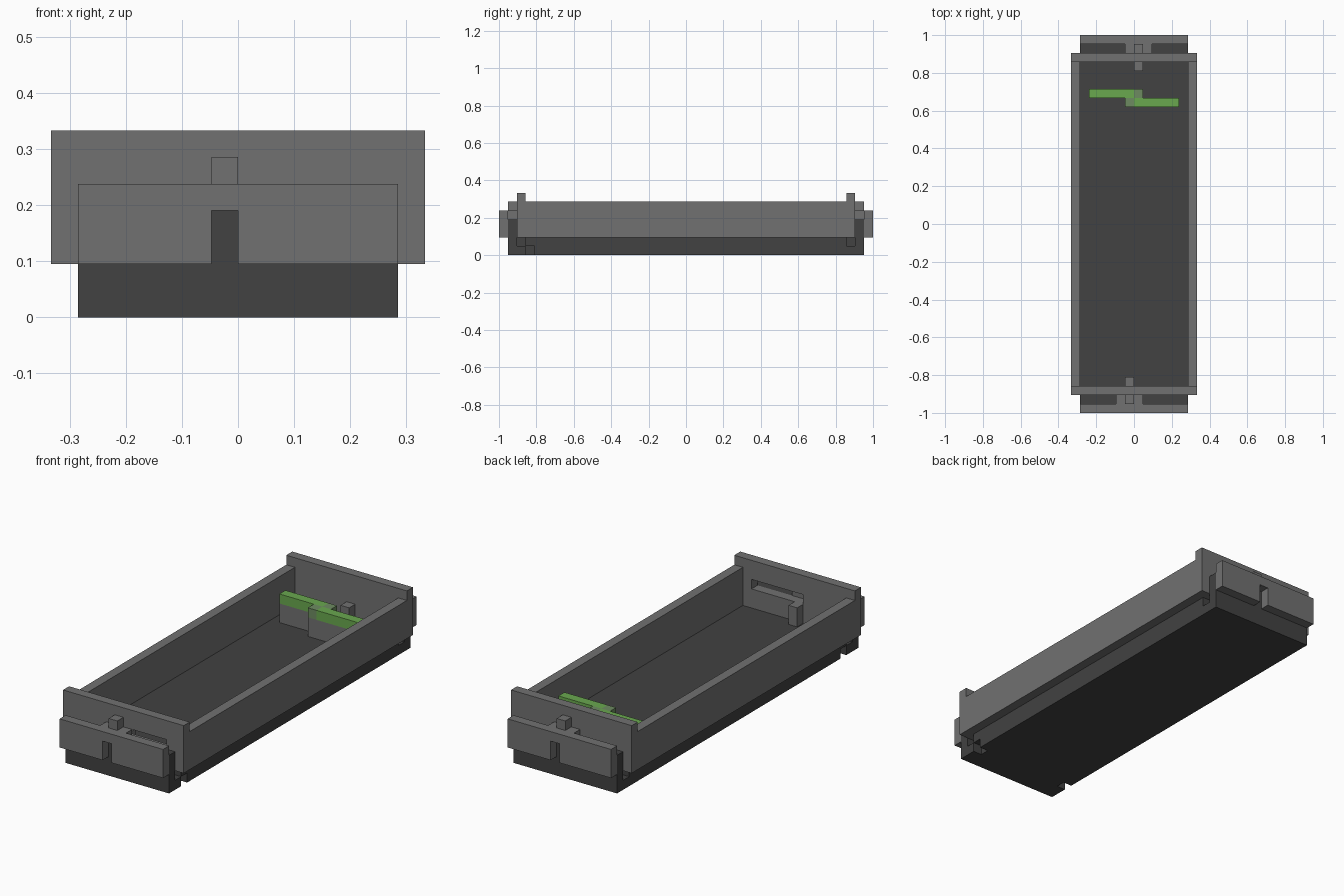
import bpy, bmesh
from mathutils import Vector

U = 1 / 21  # building module

cube = bpy.data.objects.get("Cube")
if cube:
    bpy.data.objects.remove(cube, do_unlink=True)


def material(name, r, g, b):
    m = bpy.data.materials.new(name)
    m.use_nodes = True
    m.diffuse_color = (r, g, b, 1)
    m.node_tree.nodes["Principled BSDF"].inputs["Base Color"].default_value = (r, g, b, 1)
    return m


GREY = material("mid_grey", 0.165, 0.165, 0.165)
DARK = material("dark_grey", 0.054, 0.054, 0.054)
GREEN = material("leaf_green", 0.144, 0.392, 0.078)
DULL = material("dull_green", 0.155, 0.26, 0.12)


def finish(name, bm, mat):
    bmesh.ops.recalc_face_normals(bm, faces=bm.faces)
    mesh = bpy.data.meshes.new(name)
    bm.to_mesh(mesh)
    bm.free()
    mesh.materials.append(mat)
    obj = bpy.data.objects.new(name, mesh)
    bpy.context.collection.objects.link(obj)
    return obj


def box(name, x, y, z, mat, turn=1):
    """Box from ranges in modules; turn=-1 rotates it half a turn about z."""
    bm = bmesh.new()
    bmesh.ops.create_cube(bm, size=1)
    for v in bm.verts:
        p = [r[0] if c < 0 else r[1] for c, r in zip(v.co, (x, y, z))]
        v.co = Vector((p[0] * turn, p[1] * turn, p[2])) * U
    return finish(name, bm, mat)


def extrude(name, profile, axis, start, end, mat, turn=1):
    """Extrude a 2D profile along x (profile is y, z) or y (profile is x, z)."""
    bm = bmesh.new()
    verts = []
    for a, b in profile:
        p = (start, a, b) if axis == "x" else (a, start, b)
        verts.append(bm.verts.new(Vector((p[0] * turn, p[1] * turn, p[2])) * U))
    face = bm.faces.new(verts)
    out = bmesh.ops.extrude_face_region(bm, geom=[face])
    d = (end - start) * turn * U
    move = Vector((d, 0, 0)) if axis == "x" else Vector((0, d, 0))
    bmesh.ops.translate(bm, vec=move, verts=[g for g in out["geom"] if isinstance(g, bmesh.types.BMVert)])
    return finish(name, bm, mat)


def cut(obj, x, y, z, turn=1):
    """Subtract a box from an object."""
    cutter = box("cutter", x, y, z, DARK, turn)
    cutter.hide_render = True
    mod = obj.modifiers.new("cut", "BOOLEAN")
    mod.operation = "DIFFERENCE"
    mod.solver = "EXACT"
    mod.object = cutter
    bpy.context.view_layer.objects.active = obj
    bpy.ops.object.modifier_apply(modifier=mod.name)
    bpy.data.objects.remove(cutter, do_unlink=True)


# Base tray with raised lips at both ends
half = [(20, 0), (20, 4), (19, 4), (19, 2)]
base = extrude("base", half + [(-y, z) for y, z in reversed(half)], "x", -6, 6, DARK)

# Small notches along the base sides
for side in (-1, 1):
    xs = sorted((5 * side, 8 * side))
    cut(base, xs, (-18, -17), (-1, 1))
    for y in (-19, 18):
        cut(base, xs, (y, y + 1), (1, 2))

# Long side walls
for side, name in ((-1, "right_wall"), (1, "left_wall")):
    box(name, sorted((6 * side, 7 * side)), (-18, 18), (2, 6), GREY)

# End assemblies, the back one being the front one turned around
for turn, end in ((1, "front"), (-1, "back")):
    wall = box(end + "_wall", (-7, 7), (-19, -18), (2, 7), GREY, turn)
    cut(wall, (-1, 5), (-20, -17), (4, 5), turn)
    notched = [(-6, 2), (-1, 2), (-1, 4), (0, 4), (0, 2), (6, 2), (6, 5), (-6, 5)]
    extrude(end + "_plate", notched, "y", -21, -20, GREY, turn)
    box(end + "_latch", (-2, 1), (-20, -19), (4, 5), GREY, turn)
    box(end + "_latch_knob", (-1, 0), (-20, -19), (5, 6), GREY, turn)
    box(end + "_inner_peg", (-1, 0), (-18, -17), (2, 4), GREY, turn)

# Pair of loose slider bars on grey supports
for name, x, y, hub in (("rear_slider", (-5, 1), 14, (0, 1)), ("fore_slider", (-1, 5), 13, (-1, 0))):
    ys = (y, y + 1)
    box(name + "_support", x, ys, (2, 4), GREY)
    for i, (a, b) in enumerate(((x[0], hub[0]), (hub[1], x[1]))):
        if b > a:
            box(name + "_bar_" + "ab"[i], (a, b), ys, (4, 5), GREEN)
    box(name + "_hub", hub, ys, (4, 5), DULL)
